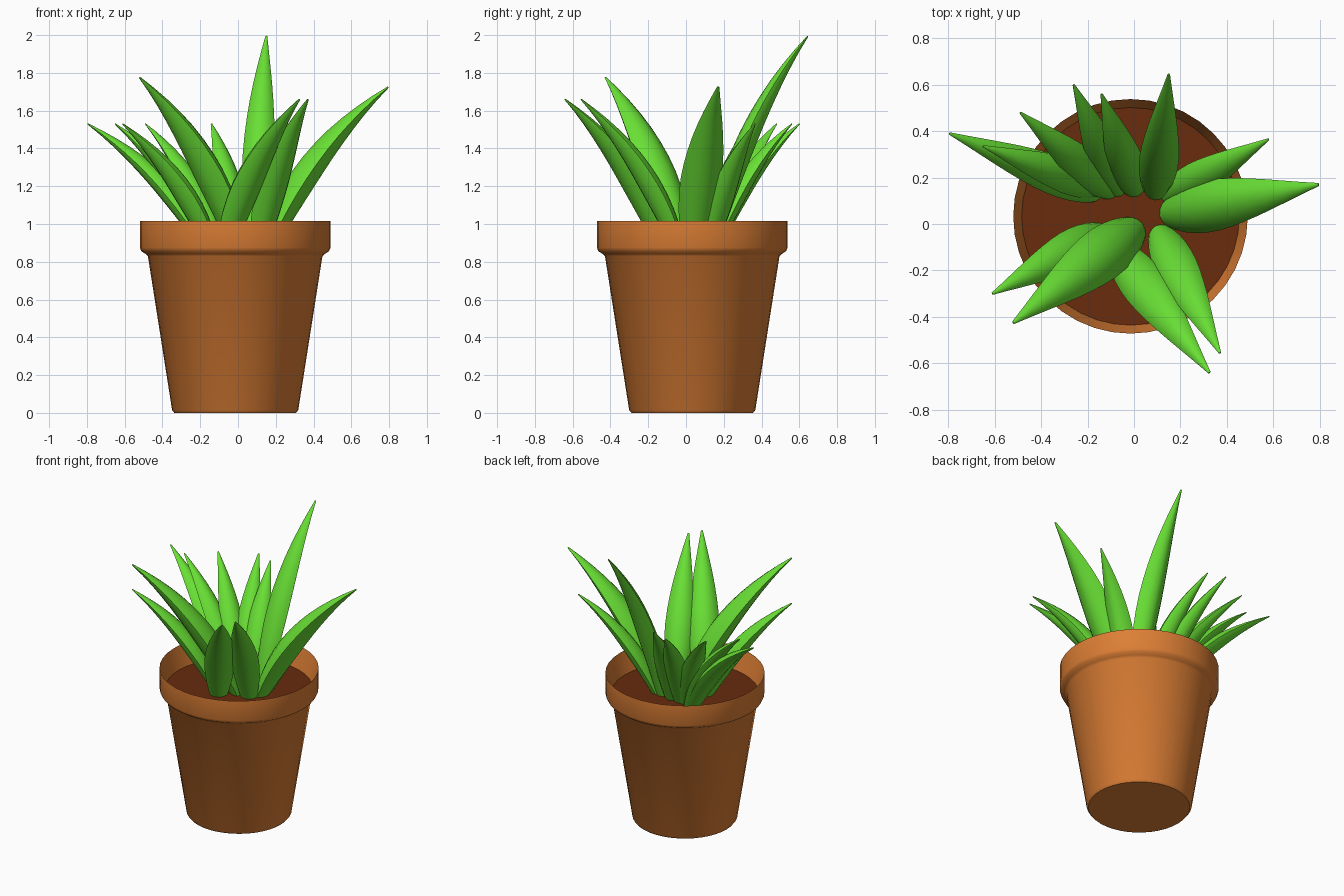
import bpy, bmesh, math
from mathutils import Vector

if "Cube" in bpy.data.objects:
    bpy.data.objects.remove(bpy.data.objects["Cube"])

CX, CY, SOIL_Z = -0.015, 0.033, 0.87
LEAF_Z = 0.82


def material(name, rgb):
    m = bpy.data.materials.new(name)
    m.diffuse_color = (*rgb, 1)
    m.use_nodes = True
    m.node_tree.nodes["Principled BSDF"].inputs["Base Color"].default_value = m.diffuse_color
    return m


def finish(bm, name, mat, angle):
    bmesh.ops.recalc_face_normals(bm, faces=bm.faces)
    me = bpy.data.meshes.new(name)
    bm.to_mesh(me)
    bm.free()
    ob = bpy.data.objects.new(name, me)
    bpy.context.collection.objects.link(ob)
    me.materials.append(mat)
    bpy.ops.object.select_all(action='DESELECT')
    ob.select_set(True)
    bpy.context.view_layer.objects.active = ob
    bpy.ops.object.shade_smooth_by_angle(angle=math.radians(angle))
    return ob


def loft(bm, rings):
    # bridge closed rings of points and cap both ends
    vs = [[bm.verts.new(p) for p in r] for r in rings]
    n = len(vs[0])
    for a, b in zip(vs, vs[1:]):
        for i in range(n):
            j = (i + 1) % n
            bm.faces.new((a[i], a[j], b[j], b[i]))
    bm.faces.new(vs[0][::-1])
    bm.faces.new(vs[-1])


def circle(r, z, n=40):
    return [(CX + r * math.cos(2 * math.pi * i / n),
             CY + r * math.sin(2 * math.pi * i / n), z) for i in range(n)]


clay = material("clay", (0.72, 0.21, 0.035))
earth = material("earth", (0.14, 0.025, 0.004))
green = material("leaf_green", (0.14, 0.74, 0.035))

# Pot: tapered body, rolled collar, inner wall sloping down to the soil
profile = [(0.322, 0), (0.334, 0.015), (0.462, 0.83), (0.475, 0.842), (0.497, 0.856),
           (0.505, 0.875), (0.505, 1.015), (0.465, SOIL_Z - 0.015)]
bm = bmesh.new()
loft(bm, [circle(r, z) for r, z in profile])
finish(bm, "pot", clay, 50)

# Soil disc
bm = bmesh.new()
loft(bm, [circle(0.465, SOIL_Z - 0.014), circle(0.469, SOIL_Z)])
finish(bm, "soil", earth, 30)

# Leaf cross-section: domed lens (side, normal)
SECTION = [(-1, 0.0), (-0.8, 0.27), (-0.45, 0.50), (0, 0.62), (0.45, 0.50), (0.8, 0.27),
           (1, 0.0), (0.8, -0.27), (0.45, -0.52), (0, -0.68), (-0.45, -0.52), (-0.8, -0.27)]
WIDTHS = [0.45, 0.66, 0.82, 0.93, 0.99, 1, 0.95, 0.86, 0.74, 0.59, 0.42, 0.24, 0.06]


def leaf(name, base, tip, half_width):
    p0, p2 = Vector((*base, LEAF_Z)), Vector(tip)
    d = p2 - p0
    p1 = p0 + Vector((d.x * 0.30, d.y * 0.30, d.z * 0.60))
    side = Vector((d.y, -d.x, 0)).normalized()
    rings = []
    for k, w in enumerate(WIDTHS):
        t = k / (len(WIDTHS) - 1)
        c = p0 * (1 - t) ** 2 + p1 * 2 * t * (1 - t) + p2 * t * t
        tangent = ((p1 - p0) * (1 - t) + (p2 - p1) * t).normalized()
        normal = side.cross(tangent)
        if normal.z < 0:
            normal = -normal
        h = half_width * w
        rings.append([c + side * (u * h) + normal * (v * h) for u, v in SECTION])
    bm = bmesh.new()
    loft(bm, rings)
    finish(bm, name, green, 70)


# Leaves: base (x, y), tip (x, y, z), half width
LEAVES = [
    ((-0.14, 0.13), (-0.795, 0.39, 1.53), 0.085),
    ((-0.12, 0.15), (-0.65, 0.335, 1.53), 0.078),
    ((-0.08, 0.13), (-0.49, 0.48, 1.53), 0.078),
    ((-0.06, 0.13), (-0.26, 0.60, 1.53), 0.078),
    ((0.01, 0.13), (-0.14, 0.56, 1.53), 0.078),
    ((0.09, 0.12), (0.15, 0.645, 1.995), 0.085),
    ((0.13, 0.11), (0.58, 0.365, 1.53), 0.078),
    ((0.13, 0.04), (0.795, 0.17, 1.725), 0.112),
    ((0.10, -0.02), (0.37, -0.555, 1.66), 0.09),
    ((-0.08, -0.10), (0.325, -0.64, 1.66), 0.097),
    ((0.02, -0.01), (-0.52, -0.425, 1.775), 0.114),
    ((-0.12, -0.03), (-0.61, -0.30, 1.53), 0.088),
]
for i, (base, tip, hw) in enumerate(LEAVES):
    leaf(f"leaf_{i + 1}", base, tip, hw)
